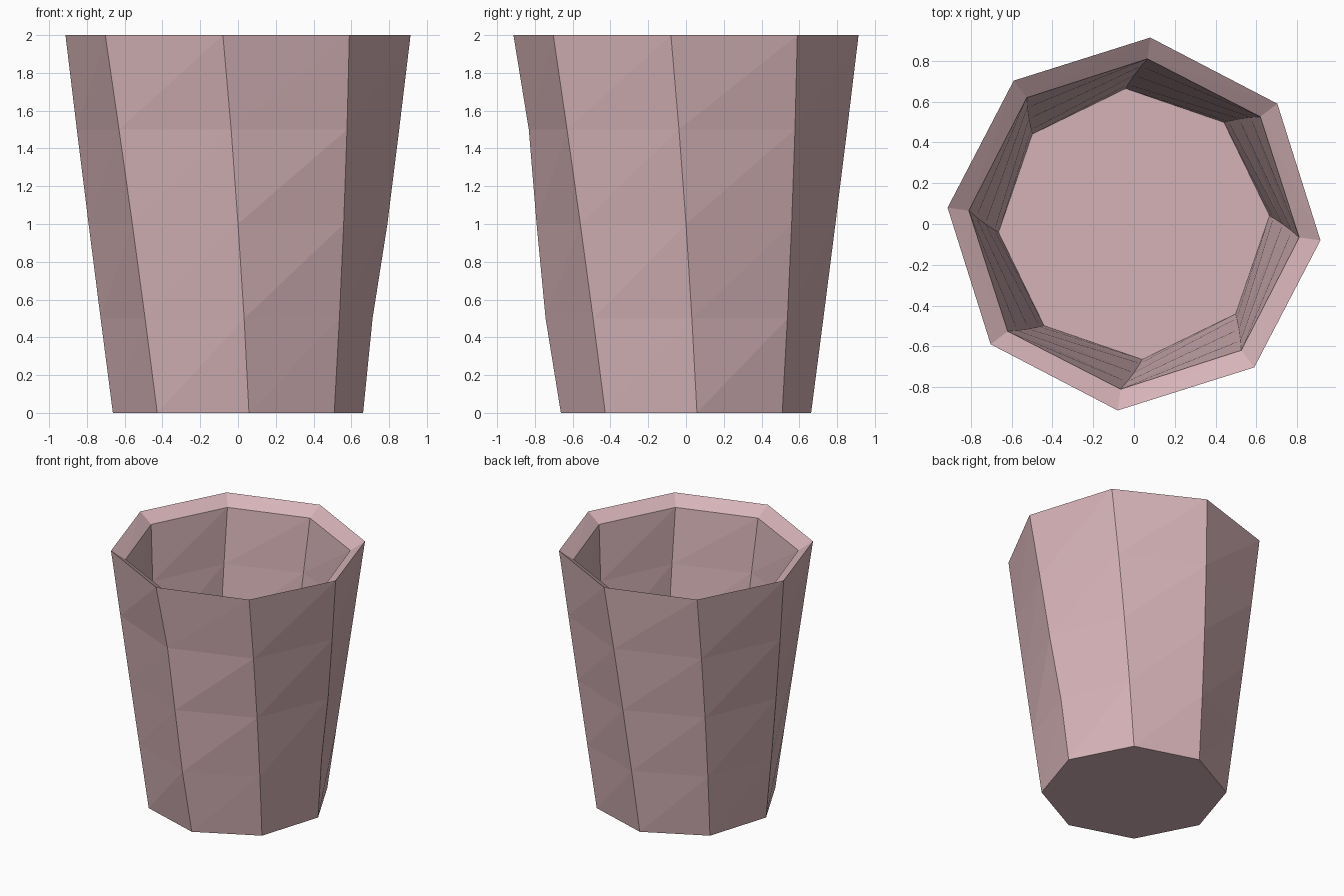
import bpy, bmesh, math

if "Cube" in bpy.data.objects:
    bpy.data.objects.remove(bpy.data.objects["Cube"])

SIDES = 8

mat = bpy.data.materials.new("dusty pink")
mat.diffuse_color = (0.67, 0.45, 0.475, 1.0)
mat.use_nodes = True
mat.node_tree.nodes["Principled BSDF"].inputs["Base Color"].default_value = mat.diffuse_color

# small hand-cut irregularities: (ring height, corner) -> radius change
NUDGE = {(0.5, 0): -0.015, (0.5, 6): 0.016, (1.5, 6): -0.021}


def ring(bm, radius, z, nudge=False):
    """Octagon ring, twisted 10 degrees over the full height."""
    verts = []
    for k in range(SIDES):
        a = math.radians(45 * k + 5 - 5 * z)
        r = radius + (NUDGE.get((z, k), 0) if nudge else 0)
        verts.append(bm.verts.new((r * math.cos(a), r * math.sin(a), z)))
    return verts


def bridge(bm, low, high):
    """Join two rings with triangles, diagonal rising with the corner index."""
    for k in range(SIDES):
        n = (k + 1) % SIDES
        bm.faces.new((low[k], low[n], high[n]))
        bm.faces.new((low[k], high[n], high[k]))


bm = bmesh.new()

# outer wall
rings = [ring(bm, 0.665 + 0.126 * z, z, True) for z in (0, 0.5, 1.0, 1.5, 2.0)]
# sloped rim, then inner wall down to the raised floor
for z in (1.93, 1.5, 1.0, 0.5, 0.3):
    rings.append(ring(bm, 0.665 + (0.812 - 0.665) * (z - 0.3) / 1.63, z))

for a, b in zip(rings, rings[1:]):
    bridge(bm, a, b)

# underside and inner floor
bm.faces.new(rings[0][::-1])
bm.faces.new(rings[-1])
bmesh.ops.recalc_face_normals(bm, faces=bm.faces)

mesh = bpy.data.meshes.new("cup")
bm.to_mesh(mesh)
bm.free()
mesh.materials.append(mat)
cup = bpy.data.objects.new("cup", mesh)
bpy.context.collection.objects.link(cup)
